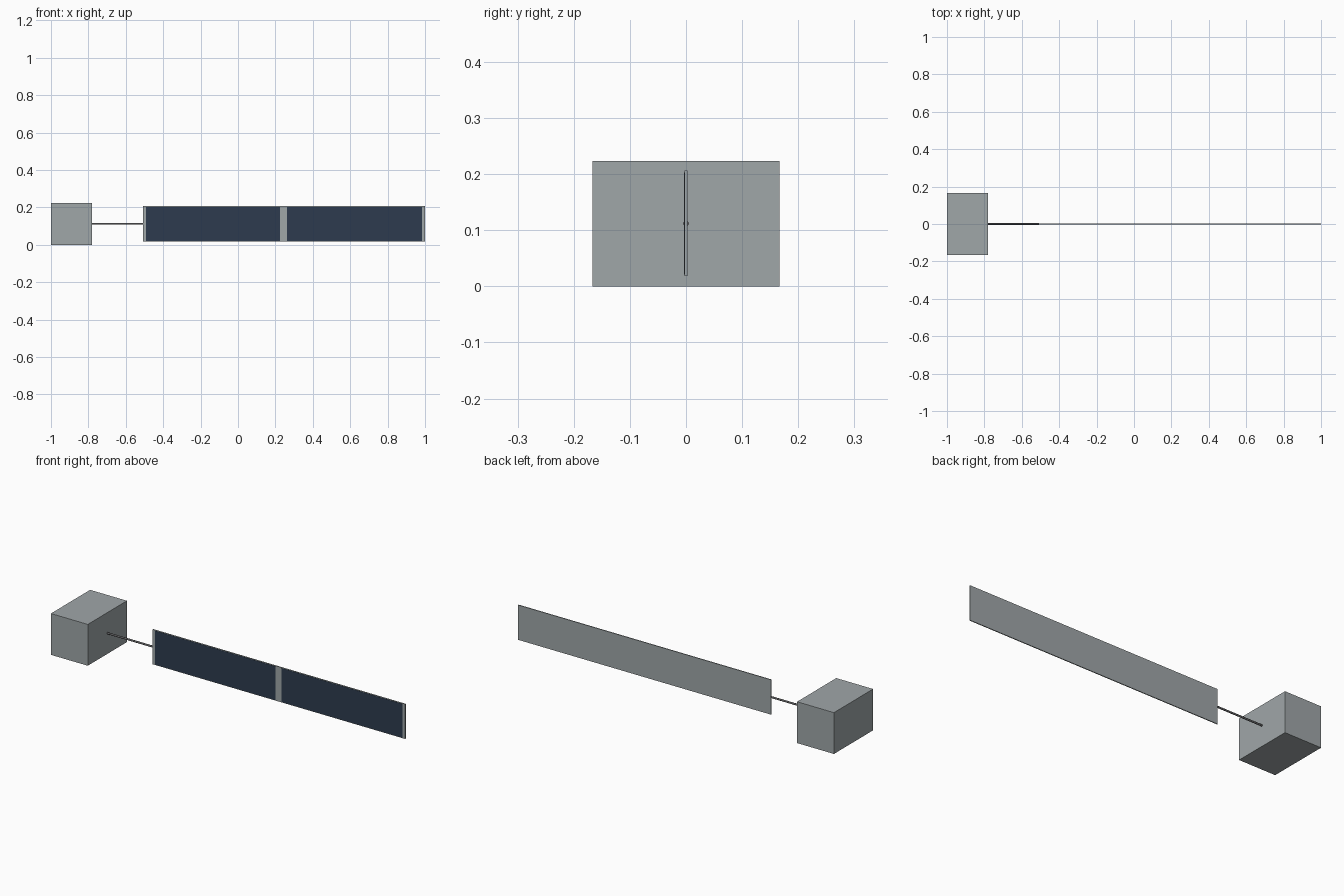
import bpy
import math

cube = bpy.data.objects.get("Cube")
if cube:
    bpy.data.objects.remove(cube, do_unlink=True)


def material(name, rgb):
    mat = bpy.data.materials.new(name)
    mat.use_nodes = True
    mat.diffuse_color = (*rgb, 1)
    mat.node_tree.nodes["Principled BSDF"].inputs["Base Color"].default_value = (*rgb, 1)
    return mat


def box(name, low, high, mat):
    """Axis-aligned block between two opposite corners."""
    centre = [(a + b) / 2 for a, b in zip(low, high)]
    bpy.ops.mesh.primitive_cube_add(size=1, location=centre)
    obj = bpy.context.object
    obj.name = name
    obj.scale = [b - a for a, b in zip(low, high)]
    bpy.ops.object.transform_apply(location=False, rotation=False, scale=True)
    obj.data.materials.append(mat)
    return obj


grey = material("light grey metal", (0.35, 0.385, 0.395))
navy = material("navy solar cell", (0.026, 0.044, 0.077))
dark = material("dark grey boom", (0.12, 0.12, 0.125))

MID_Z = 0.112
PANEL_START = -0.508
HALF_THICK = 0.0025

# Mounting block
box("body_block", (-1, -0.167, 0), (-0.78, 0.167, 0.223), grey)

# Boom between block and panel
boom_start = -0.785
bpy.ops.mesh.primitive_cylinder_add(
    vertices=16, radius=0.005, depth=PANEL_START - boom_start,
    location=((PANEL_START + boom_start) / 2, 0, MID_Z),
    rotation=(0, math.pi / 2, 0))
boom = bpy.context.object
boom.name = "boom"
boom.data.materials.append(dark)
bpy.ops.object.shade_smooth_by_angle()

# Panel backing
box("panel_backing", (PANEL_START, -HALF_THICK, 0.018), (1, HALF_THICK, 0.206), grey)

# Solar cells on the front face
for name, x0, x1 in (("inner_solar_cell", -0.492, 0.225), ("outer_solar_cell", 0.262, 0.984)):
    box(name, (x0, -HALF_THICK - 0.001, 0.021), (x1, -HALF_THICK, 0.203), navy)
